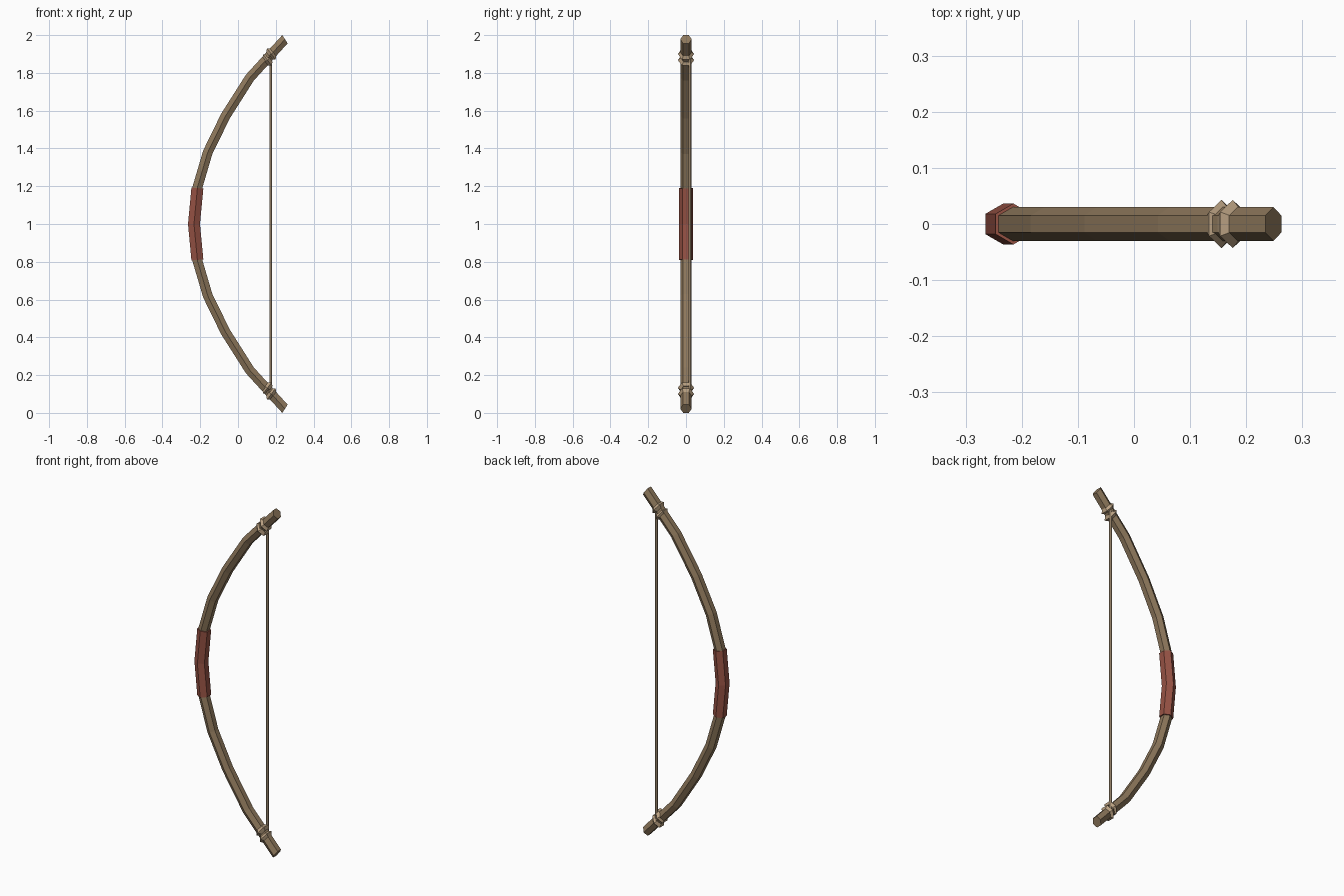
import bpy, bmesh, math
from mathutils import Vector

if "Cube" in bpy.data.objects:
    bpy.data.objects.remove(bpy.data.objects["Cube"])


def material(name, rgb):
    m = bpy.data.materials.new(name)
    lin = [((c / 255 + 0.055) / 1.055) ** 2.4 for c in rgb]
    m.diffuse_color = (*lin, 1)
    m.use_nodes = True
    m.node_tree.nodes["Principled BSDF"].inputs["Base Color"].default_value = m.diffuse_color
    return m


WOOD = material("brown wood", (141, 119, 91))
LEATHER = material("red leather", (150, 82, 68))
CORD = material("tan cord", (186, 161, 130))


def finish(name, bm, mat):
    bmesh.ops.recalc_face_normals(bm, faces=bm.faces)
    me = bpy.data.meshes.new(name)
    bm.to_mesh(me)
    bm.free()
    me.materials.append(mat)
    ob = bpy.data.objects.new(name, me)
    bpy.context.collection.objects.link(ob)
    return ob


def bridge(bm, a, b):
    n = len(a)
    for i in range(n):
        bm.faces.new((a[i], a[(i + 1) % n], b[(i + 1) % n], b[i]))


def tube(name, path, radius, mat, sides=6, y=0, tip=None):
    """Faceted tube along (x, z) points; tip = (dx, dz) sets the end cap direction."""
    pts = [Vector((x, y, z)) for x, z in path]
    bm = bmesh.new()
    rings = []
    for i, p in enumerate(pts):
        t = (pts[min(i + 1, len(pts) - 1)] - pts[max(i - 1, 0)]).normalized()
        if tip and i == len(pts) - 1:
            t = Vector((tip[0], 0, tip[1])).normalized()
        if tip and i == 0:
            t = Vector((-tip[0], 0, tip[1])).normalized()
        u, v = Vector((0, 1, 0)), Vector((t.z, 0, -t.x))
        rings.append([bm.verts.new(p + radius * (u * math.cos(a) + v * math.sin(a)))
                      for a in (math.tau * k / sides for k in range(sides))])
    for a, b in zip(rings, rings[1:]):
        bridge(bm, a, b)
    bm.faces.new(rings[0])
    bm.faces.new(rings[-1])
    return finish(name, bm, mat)


def ring(name, centre, direction, mat, major=0.027, minor=0.016, sides=6):
    """Cord loop with a diamond cross-section around the limb."""
    t = Vector((direction[0], 0, direction[1])).normalized()
    u, v = Vector((0, 1, 0)), Vector((t.z, 0, -t.x))
    c = Vector((centre[0], 0, centre[1]))
    bm = bmesh.new()
    loops = []
    for k in range(sides):
        a = math.tau * k / sides
        r = u * math.cos(a) + v * math.sin(a)
        loops.append([bm.verts.new(c + r * (major + minor * dr) + t * minor * dt)
                      for dr, dt in ((1, 0), (0, 1), (-1, 0), (0, -1))])
    for k in range(sides):
        bridge(bm, loops[k], loops[(k + 1) % sides])
    return finish(name, bm, mat)


# Bow stave: upper half mirrored about z = 1
upper = [(-0.233, 1.0), (-0.216, 1.19), (-0.16, 1.38), (-0.066, 1.572),
         (0.063, 1.775), (0.2485, 1.978)]
lower = [(x, 2 - z) for x, z in reversed(upper[1:])]
tube("bow_stave", lower + upper, 0.03, WOOD, tip=(0.83, 0.55))

# Leather grip
tube("grip", [(-0.215, 0.81), (-0.233, 1.0), (-0.215, 1.19)], 0.0365, LEATHER)

# Bowstring, running along the back side of the stave tips
tube("bowstring", [(0.174, 0.12), (0.174, 1.88)], 0.008, CORD, y=0.02)

# Two cord loops at each tip
for side, s in (("upper", 1), ("lower", -1)):
    for i, (x, z) in enumerate(((0.156, 0.868), (0.176, 0.9))):
        ring(f"{side}_cord_loop_{i + 1}", (x, 1 + s * z), (0.8, s * 0.6), CORD)
